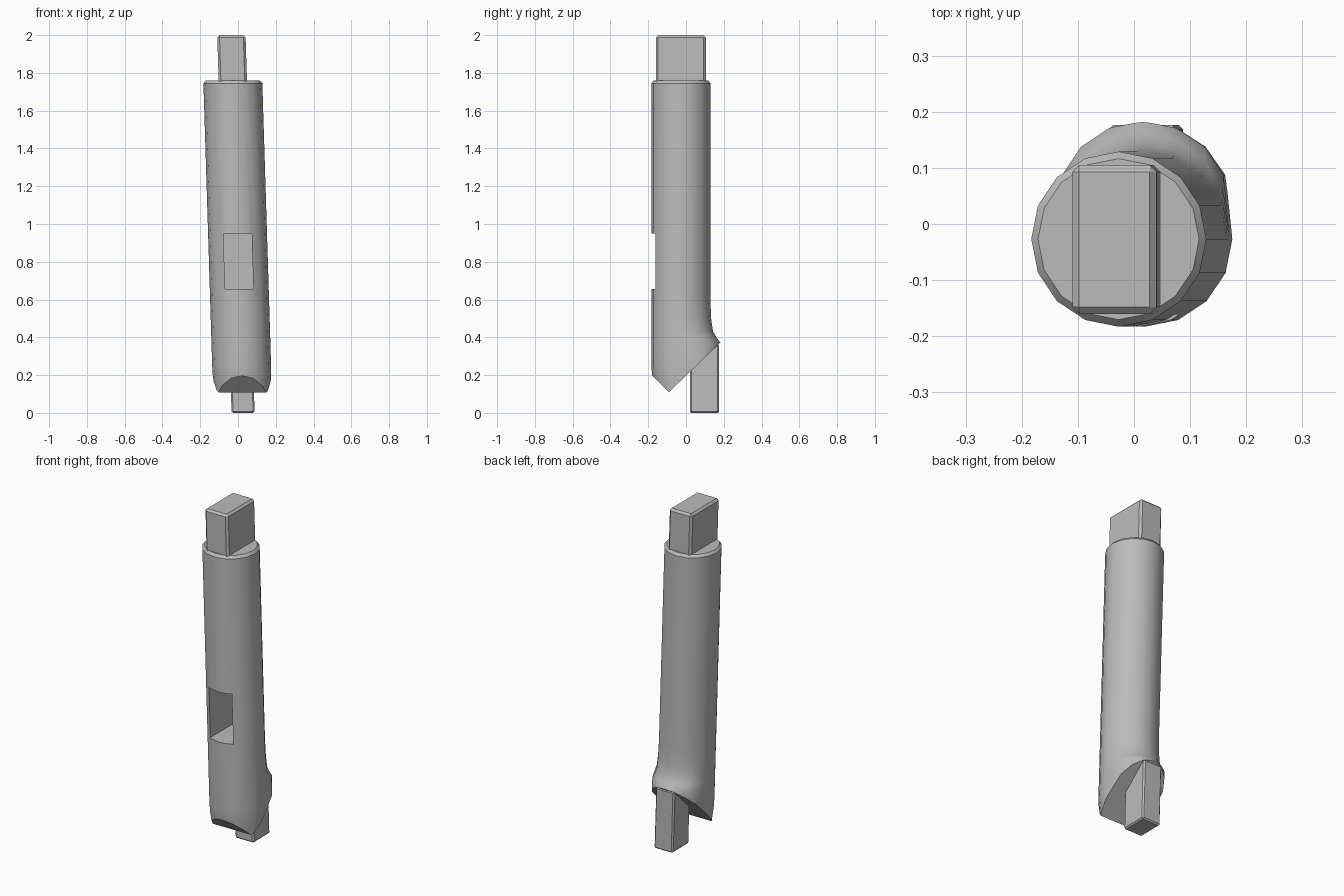
import bpy, bmesh, math
from mathutils import Vector

cube = bpy.data.objects.get("Cube")
if cube:
    bpy.data.objects.remove(cube, do_unlink=True)

steel = bpy.data.materials.new("grey steel")
steel.use_nodes = True
GREY = (0.5, 0.5, 0.5, 1)
steel.diffuse_color = GREY
steel.node_tree.nodes["Principled BSDF"].inputs["Base Color"].default_value = GREY

AXIS_Y, RADIUS, SIDES = -0.027, 0.156, 16


def lean(z):
    """Sideways position of the slightly tilted axis at height z."""
    return 0.027 - 0.031 * z


def finish(name, bm):
    bmesh.ops.recalc_face_normals(bm, faces=bm.faces)
    mesh = bpy.data.meshes.new(name)
    bm.to_mesh(mesh)
    bm.free()
    mesh.materials.append(steel)
    obj = bpy.data.objects.new(name, mesh)
    bpy.context.collection.objects.link(obj)
    return obj


def activate(obj):
    bpy.ops.object.select_all(action='DESELECT')
    obj.select_set(True)
    bpy.context.view_layer.objects.active = obj


def block(name, width, y0, y1, z0, z1, bevel=0):
    """Box that follows the tilted axis, with optional softened edges."""
    bm = bmesh.new()
    bmesh.ops.create_cube(bm, size=1)
    for v in bm.verts:
        z = z0 + (v.co.z + 0.5) * (z1 - z0)
        v.co = (lean(z) + v.co.x * width, y0 + (v.co.y + 0.5) * (y1 - y0), z)
    if bevel:
        bmesh.ops.bevel(bm, geom=bm.edges[:], offset=bevel, segments=1,
                        affect='EDGES', profile=0.5)
    return finish(name, bm)


# Body: rings of height, side scale, front scale and backward swell
rings = [(1.76, 0.92, 0.92, 0), (1.745, 1, 1, 0), (0.6, 1, 1, 0),
         (0.5, 1, 1, 0.004), (0.43, 1, 1, 0.014), (0.4, 1, 1, 0.032),
         (0.37, 1, 1, 0.054), (0.25, 1, 1, 0.056), (0.2, 0.99, 0.98, 0.056),
         (0.15, 0.96, 0.92, 0.056), (0.05, 0.9, 0.85, 0.056)]
bm = bmesh.new()
loops = []
for z, side, front, swell in rings:
    loop = []
    for i in range(SIDES):
        a = math.tau * i / SIDES
        s = math.sin(a)
        y = AXIS_Y + RADIUS * s * (front if s < 0 or z > 1 else 1)
        y += swell * min(1, max(0, s * 2.6))
        loop.append(bm.verts.new((lean(z) + RADIUS * side * math.cos(a), y, z)))
    loops.append(loop)
for upper, lower in zip(loops, loops[1:]):
    for i in range(SIDES):
        j = (i + 1) % SIDES
        bm.faces.new((upper[i], lower[i], lower[j], upper[j]))
bm.faces.new(loops[0])
bm.faces.new(loops[-1])

# Slanted underside and front chamfer meeting at the tip
for point, normal in [((0, -0.09, 0.11), (0, 0.26, -0.27)),
                      ((0, -0.092, 0.11), (0, -1, -1))]:
    cut = bmesh.ops.bisect_plane(bm, geom=bm.verts[:] + bm.edges[:] + bm.faces[:],
                                 plane_co=point, plane_no=Vector(normal).normalized(),
                                 clear_outer=True)
    edges = [e for e in cut["geom_cut"] if isinstance(e, bmesh.types.BMEdge)]
    bmesh.ops.contextual_create(bm, geom=edges)
body = finish("body", bm)

# Deep rectangular slot in the front
cutter = block("slot_cutter", 0.15, -0.3, 0.09, 0.655, 0.95)
cutter.hide_render = True
slot = body.modifiers.new("slot", 'BOOLEAN')
slot.operation = 'DIFFERENCE'
slot.solver = 'EXACT'
slot.object = cutter
activate(body)
bpy.ops.object.modifier_apply(modifier=slot.name)
bpy.data.objects.remove(cutter, do_unlink=True)
activate(body)
bpy.ops.object.shade_smooth_by_angle(angle=math.radians(35))

# End pegs
block("top_peg", 0.15, -0.16, 0.105, 1.74, 2.0, 0.012)
block("bottom_peg", 0.122, 0.02, 0.176, 0.0, 0.365, 0.008)
